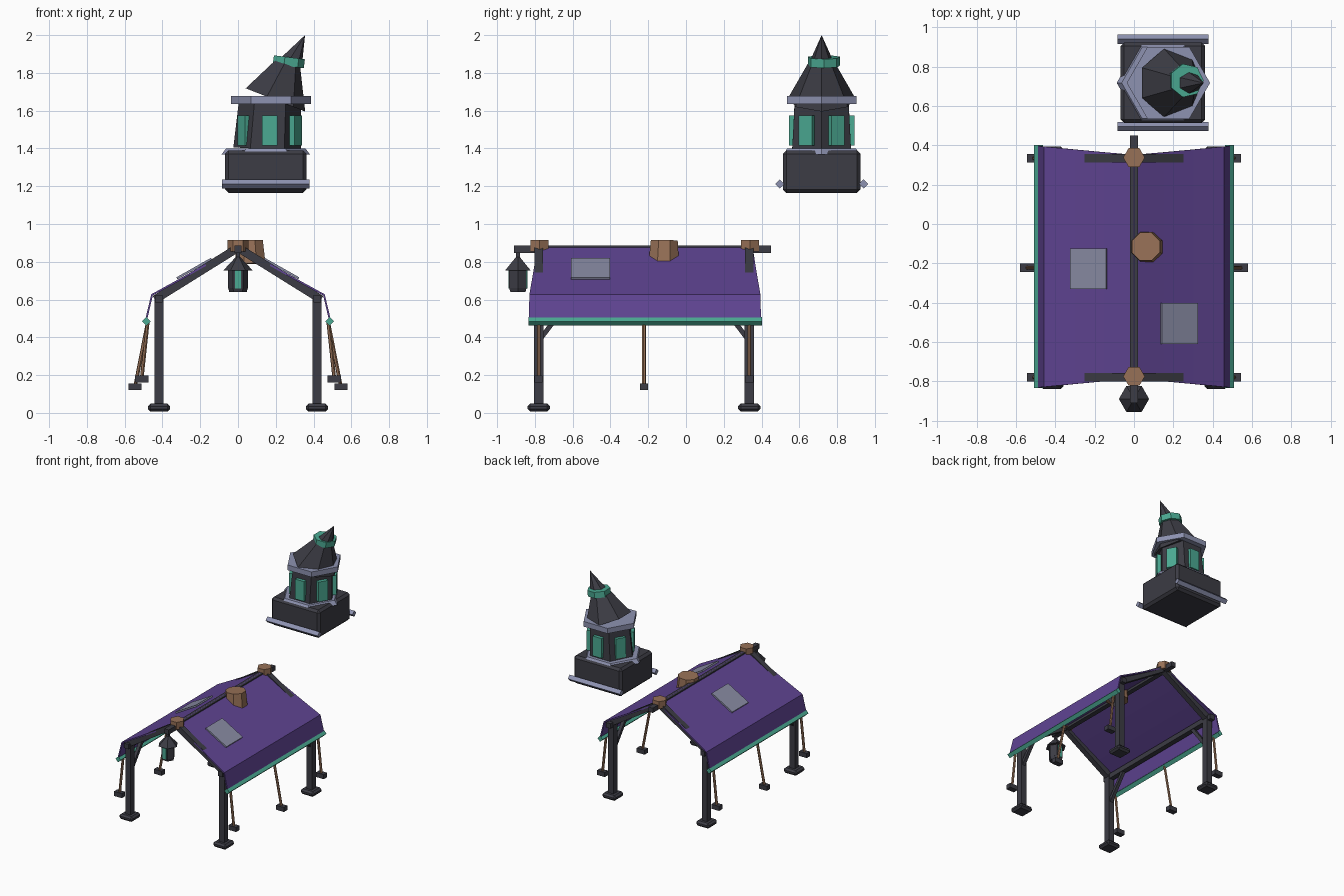
import bpy, bmesh, math
from mathutils import Vector, Matrix

cube = bpy.data.objects.get("Cube")
if cube:
    bpy.data.objects.remove(cube, do_unlink=True)


def material(name, rgb):
    m = bpy.data.materials.new(name)
    m.use_nodes = True
    m.diffuse_color = (*rgb, 1)
    m.node_tree.nodes["Principled BSDF"].inputs["Base Color"].default_value = (*rgb, 1)
    return m


DARK = material("charcoal wood", (0.045, 0.045, 0.058))
PURPLE = material("purple cloth", (0.115, 0.058, 0.29))
TEAL = material("teal", (0.07, 0.4, 0.29))
TRIM = material("blue grey trim", (0.27, 0.29, 0.44))
PATCH = material("grey patch", (0.25, 0.26, 0.37))
BROWN = material("brown wood", (0.31, 0.165, 0.095))


def finish(name, bm, mat):
    bmesh.ops.recalc_face_normals(bm, faces=bm.faces)
    mesh = bpy.data.meshes.new(name)
    bm.to_mesh(mesh)
    bm.free()
    mesh.materials.append(mat)
    obj = bpy.data.objects.new(name, mesh)
    bpy.context.collection.objects.link(obj)
    return obj


def tube(name, p, q, r1, mat, r2=None, sides=4, roll=45):
    """Prism or cone from p to q; roll turns the cross-section."""
    p, q = Vector(p), Vector(q)
    d = (q - p).normalized()
    ref = Vector((1, 0, 0)) if abs(d.y) > 0.3 else Vector((0, 1, 0))
    x = ref.cross(d).normalized()
    frame = Matrix((x, d.cross(x), d)).transposed().to_4x4()
    bm = bmesh.new()
    bmesh.ops.create_cone(
        bm, cap_ends=True, segments=sides, radius1=r1,
        radius2=r1 if r2 is None else r2, depth=(q - p).length,
        matrix=Matrix.Translation((p + q) / 2) @ frame @ Matrix.Rotation(math.radians(roll), 4, "Z"))
    bmesh.ops.remove_doubles(bm, verts=bm.verts, dist=1e-5)
    return finish(name, bm, mat)


def box(name, center, size, mat, rot=None, bevel=0):
    bm = bmesh.new()
    rot = rot or Matrix()
    bmesh.ops.create_cube(bm, size=1, matrix=Matrix.Translation(center) @ rot @ Matrix.Diagonal((*size, 1)))
    obj = finish(name, bm, mat)
    if bevel:
        mod = obj.modifiers.new("Bevel", "BEVEL")
        mod.width, mod.segments = bevel, 1
    return obj


FRONT, BACK = -0.78, 0.335
MID = (FRONT + BACK) / 2

# Cloth roof: half profile (x, z, end inset), mirrored over the ridge
profile = [(0, 0.882, 0.045), (0.15, 0.795, 0.032), (0.3, 0.71, 0.018),
           (0.455, 0.625, 0.003), (0.487, 0.49, 0)]
bm = bmesh.new()
rows = [[bm.verts.new((x, y, z)) for y in (-0.832 + e, 0.397 - e)] for x, z, e in profile]
for (a, b), (c, d) in zip(rows, rows[1:]):
    bm.faces.new((a, b, d, c))
roof = finish("cloth_roof", bm, PURPLE)
mirror = roof.modifiers.new("Mirror", "MIRROR")
mirror.use_axis[0] = True
solid = roof.modifiers.new("Solidify", "SOLIDIFY")
solid.thickness, solid.offset = 0.01, 0

# Frame, hem bars and guy ropes on each side
for side, s in (("left", 1), ("right", -1)):
    tube(f"{side}_hem_bar", (s * 0.485, -0.835, 0.485), (s * 0.485, 0.402, 0.485), 0.023, TEAL, roll=0)
    tube(f"{side}_eave_beam", (s * 0.42, -0.825, 0.605), (s * 0.42, 0.39, 0.605), 0.028, DARK)
    for end, y, inward in (("front", FRONT, 1), ("back", BACK, -1)):
        tag = f"{side}_{end}"
        box(f"{tag}_post", (s * 0.418, y, 0.33), (0.047, 0.05, 0.57), DARK)
        box(f"{tag}_foot", (s * 0.418, y, 0.028), (0.118, 0.118, 0.042), DARK, bevel=0.014)
        tube(f"{tag}_rafter", (s * 0.44, y, 0.6), (s * 0.01, y, 0.868), 0.031, DARK)
        tube(f"{tag}_brace", (s * 0.418, y + inward * 0.015, 0.4),
             (s * 0.418, y + inward * 0.16, 0.59), 0.018, DARK)
    for tag, y, x, z in (("front", FRONT, 0.51, 0.18), ("middle", MID, 0.545, 0.138), ("back", BACK, 0.51, 0.18)):
        tube(f"{side}_{tag}_rope", (s * 0.478, y, 0.48), (s * x, y, z), 0.01, BROWN, sides=6)
        box(f"{side}_{tag}_peg", (s * x, y, z), (0.07, 0.043, 0.036), DARK)

# Ridge pole, caps and chimney stump
tube("ridge_pole", (0, -0.91, 0.866), (0, 0.45, 0.866), 0.027, DARK)
for tag, y in (("front", FRONT + 0.005), ("back", BACK + 0.003)):
    tube(f"{tag}_ridge_cap", (0, y, 0.855), (0, y, 0.915), 0.055, BROWN, sides=6, roll=30)
tube("chimney_stump", (0.065, -0.118, 0.79), (0.06, -0.115, 0.913), 0.087, BROWN, 0.077, 8, 22.5)

# Cloth patches lying on the slopes
slope = math.atan2(0.257, 0.455)
for tag, x, y in (("right", -0.232, -0.228), ("left", 0.23, -0.506)):
    s = 1 if x > 0 else -1
    box(f"{tag}_patch", (x, y, 0.764), (0.21, 0.207, 0.012), PATCH, Matrix.Rotation(s * slope, 4, "Y"))

# Hanging lantern
LY = -0.89
tube("lantern_hook", (0, LY, 0.81), (0, LY, 0.865), 0.014, DARK)
tube("lantern_roof", (0, LY, 0.755), (0, LY, 0.825), 0.077, DARK, 0.012, 6, 30)
tube("lantern_body", (0, LY, 0.66), (0, LY, 0.758), 0.053, DARK, sides=6, roll=30)
tube("lantern_base", (0, LY, 0.64), (0, LY, 0.662), 0.046, DARK, 0.053, 6, 30)
for tag, s in (("front", -1), ("back", 1)):
    box(f"lantern_{tag}_pane", (0, LY + s * 0.046, 0.705), (0.032, 0.008, 0.095), TEAL)

# Floating tower: base, rods and lower collar
CX, CY = 0.147, 0.718
box("tower_base", (CX, CY, 1.277), (0.43, 0.41, 0.225), DARK, bevel=0.018)
for tag, s in (("front", -1), ("back", 1)):
    y = CY + s * 0.222
    tube(f"tower_{tag}_rod", (CX - 0.232, y, 1.212), (CX + 0.232, y, 1.212), 0.024, TRIM, roll=0)
tube("tower_lower_collar", (CX, CY, 1.367), (CX, CY, 1.4), 0.235, TRIM, 0.21, 6, 30)

# Tower room with a window on every face
tube("tower_room", (0.155, CY, 1.395), (0.17, CY, 1.645), 0.18, DARK, 0.165, 6, 30)
for k in range(6):
    a = math.radians(30 + 60 * k)
    center = (0.168 + 0.158 * math.cos(a), CY + 0.158 * math.sin(a), 1.495)
    box(f"tower_window_{k + 1}", center, (0.03, 0.08, 0.16), TEAL, Matrix.Rotation(a, 4, "Z"))
tube("tower_upper_collar", (0.175, CY, 1.635), (0.175, CY, 1.677), 0.212, TRIM, sides=6, roll=30)

# Crooked spire with a band
tube("spire_lower", (0.19, CY, 1.66), (0.268, CY, 1.86), 0.178, DARK, 0.065, 7, -90)
tube("spire_band", (0.262, CY + 0.012, 1.836), (0.268, CY + 0.012, 1.883), 0.087, TEAL, sides=7, roll=-90)
tube("spire_tip", (0.28, CY, 1.855), (0.355, CY, 2.0), 0.064, DARK, 0.0, 7, -90)
